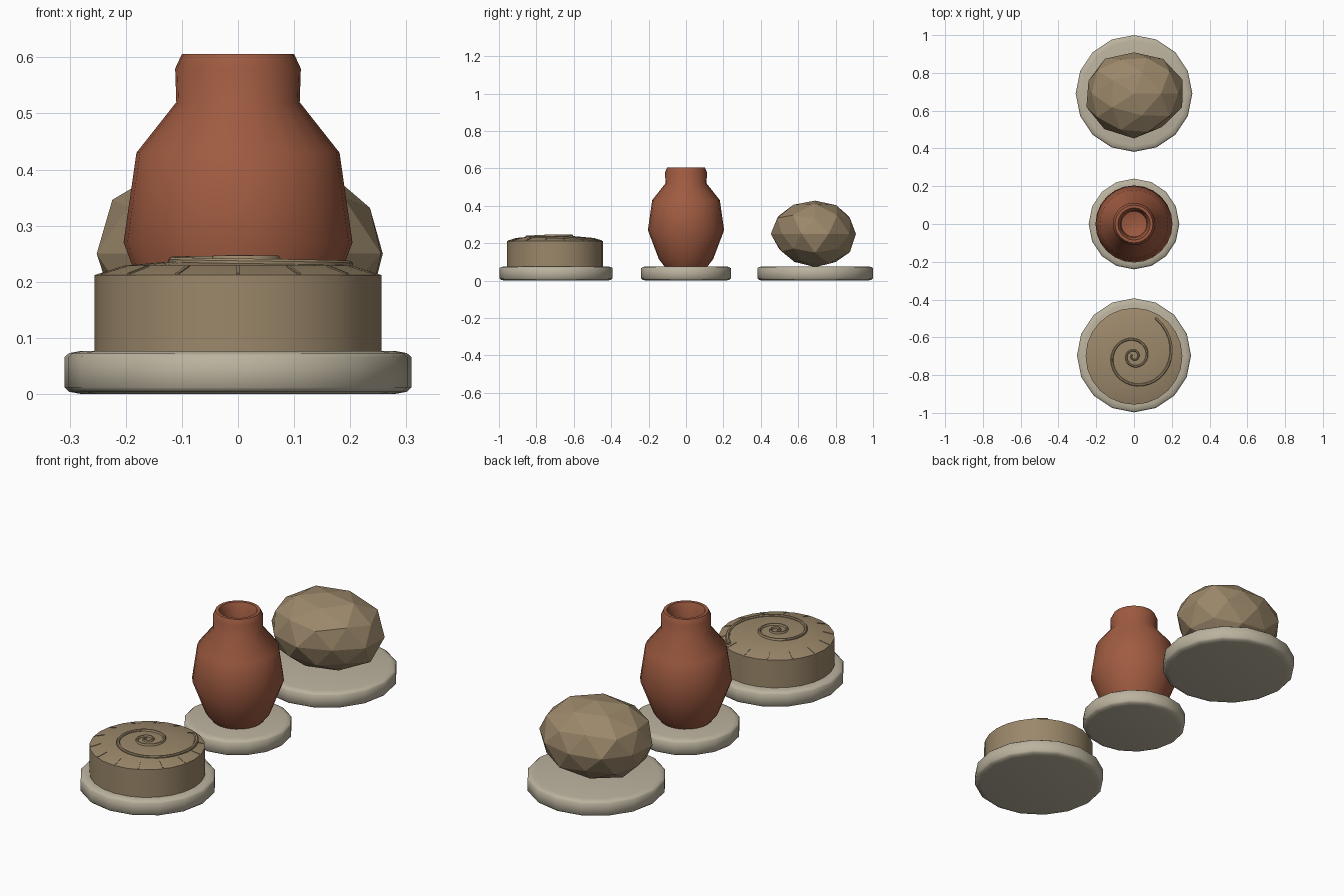
import bpy, bmesh, math, random
from mathutils import Vector

cube = bpy.data.objects.get("Cube")
if cube:
    bpy.data.objects.remove(cube)


def material(name, rgb):
    m = bpy.data.materials.new(name)
    m.use_nodes = True
    m.diffuse_color = (*rgb, 1)
    m.node_tree.nodes["Principled BSDF"].inputs["Base Color"].default_value = (*rgb, 1)
    return m


pale_stone = material("pale stone", (0.50, 0.45, 0.345))
terracotta = material("terracotta", (0.35, 0.105, 0.053))
brown_stone = material("brown stone", (0.33, 0.245, 0.145))


def finish(bm, name, mat, location, angle=None):
    bmesh.ops.recalc_face_normals(bm, faces=bm.faces)
    mesh = bpy.data.meshes.new(name)
    bm.to_mesh(mesh)
    bm.free()
    mesh.materials.append(mat)
    ob = bpy.data.objects.new(name, mesh)
    ob.location = location
    bpy.context.collection.objects.link(ob)
    if angle:
        bpy.ops.object.select_all(action="DESELECT")
        ob.select_set(True)
        bpy.context.view_layer.objects.active = ob
        bpy.ops.object.shade_smooth_by_angle(angle=math.radians(angle))
    return ob


def lathe(name, profile, sides, mat, y, angle):
    """Spin a (radius, height) profile round the vertical axis."""
    bm = bmesh.new()
    verts = [bm.verts.new((r, 0, z)) for r, z in profile]
    edges = [bm.edges.new(pair) for pair in zip(verts, verts[1:])]
    bmesh.ops.spin(bm, geom=verts + edges, axis=(0, 0, 1), cent=(0, 0, 0),
                   angle=math.tau, steps=sides)
    bmesh.ops.remove_doubles(bm, verts=bm.verts, dist=1e-4)
    return finish(bm, name, mat, (0, y, 0), angle)


# Round plinths
for name, y, r in (("front_plinth", -0.695, 0.302), ("middle_plinth", 0, 0.24),
                   ("rear_plinth", 0.691, 0.309)):
    lathe(name, [(0, 0), (r - 0.03, 0), (r - 0.008, 0.004), (r, 0.012),
                 (r, 0.066), (r - 0.008, 0.073), (r - 0.03, 0.077), (0, 0.077)],
          16, pale_stone, y, 50)

# Vase with a hollow neck
lathe("vase", [(0, 0.07), (0.11, 0.07), (0.145, 0.115), (0.204, 0.27), (0.181, 0.43),
               (0.11, 0.52), (0.112, 0.58), (0.1, 0.606), (0.085, 0.606),
               (0.073, 0.575), (0.068, 0.52), (0, 0.50)], 24, terracotta, 0, 50)

# Fossil drum with a shallow domed top
drum_y = -0.70
dome = [(0.256, 0.212), (0.2, 0.229), (0.1, 0.238), (0, 0.24)]
lathe("fossil_drum", [(0, 0.07), (0.256, 0.07)] + dome, 24, brown_stone, drum_y, 40)


def dome_height(r):
    for (r1, z1), (r0, z0) in zip(dome, dome[1:]):
        if r >= r0:
            return z0 + (z1 - z0) * (r - r0) / (r1 - r0)


# Spiral ridge, swept as a square section that follows the dome
bm = bmesh.new()
previous = None
steps, length = 90, 17.6
for i in range(steps + 1):
    t = length * i / steps
    r = 0.233 * math.exp(-0.167 * t)
    a = math.radians(61) - t
    out = Vector((math.cos(a), math.sin(a), 0))
    half = 0.004 + 0.004 * (1 - i / steps)
    z = dome_height(r)
    ring = [bm.verts.new(out * (r + dr) + Vector((0, 0, z + dz)))
            for dr, dz in ((-half, -0.006), (-half, 0.004), (-half / 2, 0.008),
                           (half / 2, 0.008), (half, 0.004), (half, -0.006))]
    if previous:
        n = len(ring)
        for k in range(n):
            j = (k + 1) % n
            bm.faces.new((previous[k], previous[j], ring[j], ring[k]))
    if i in (0, steps):
        bm.faces.new(ring)
    previous = ring
finish(bm, "spiral_ridge", brown_stone, (0, drum_y, 0), 40)

# Fine radial ribs at the rim, almost sunk into the dome
ribs = 14
bm = bmesh.new()
for i in range(ribs):
    a = math.tau * (i + 0.5) / ribs
    out = Vector((math.cos(a), math.sin(a), 0))
    side = Vector((-out.y, out.x, 0)) * 0.003
    section = [(0.205, 0.220), (0.205, 0.2295), (0.25, 0.2155), (0.25, 0.205)]
    rings = [[bm.verts.new(out * r + side * s + Vector((0, 0, z))) for r, z in section]
             for s in (-1, 1)]
    for ring in rings:
        bm.faces.new(ring)
    for k in range(4):
        j = (k + 1) % 4
        bm.faces.new((rings[0][k], rings[0][j], rings[1][j], rings[1][k]))
finish(bm, "rim_ribs", brown_stone, (0, drum_y, 0))

# Faceted boulder
random.seed(4)
bm = bmesh.new()
bmesh.ops.create_icosphere(bm, subdivisions=2, radius=1)
for v in bm.verts:
    v.co *= random.uniform(0.95, 1.05)
    v.co = Vector((v.co.x * 0.262, v.co.y * 0.228, max(v.co.z * 0.182, -0.182)))
finish(bm, "boulder", brown_stone, (0, 0.69, 0.25))
